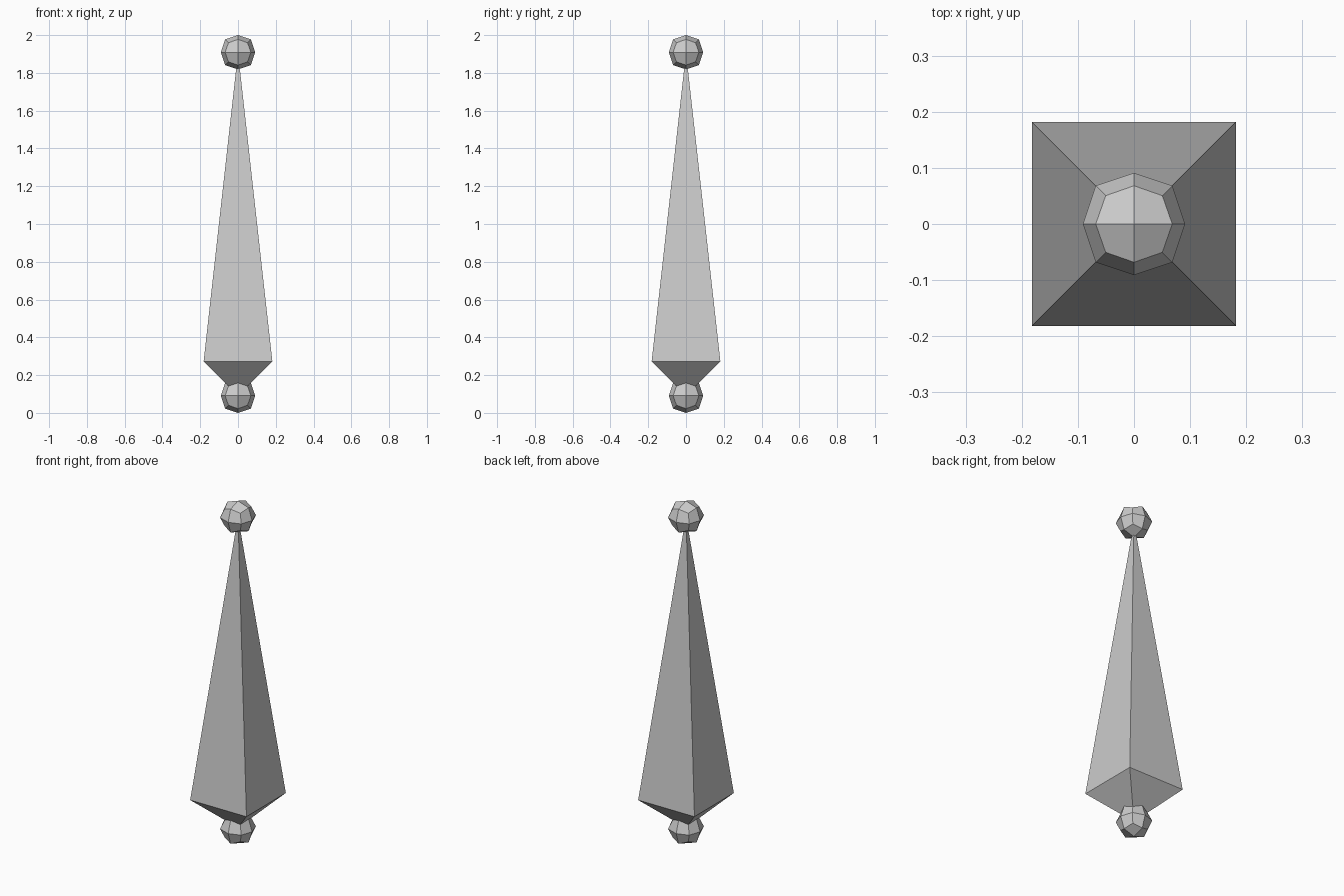
import bpy, bmesh

if "Cube" in bpy.data.objects:
    bpy.data.objects.remove(bpy.data.objects["Cube"])

R = 1 / 11            # joint half-size; total height = 22 R
HEAD, TIP = R, 2 - R  # joint centres
W = 2 * R             # half width of the widest square


def new_object(name, bm):
    bmesh.ops.recalc_face_normals(bm, faces=bm.faces)
    mesh = bpy.data.meshes.new(name)
    bm.to_mesh(mesh)
    bm.free()
    obj = bpy.data.objects.new(name, mesh)
    bpy.context.collection.objects.link(obj)
    return obj


# Joint balls: cubes subdivided once into 24 flat quads
for name, z in (("lower_joint", HEAD), ("upper_joint", TIP)):
    bm = bmesh.new()
    bmesh.ops.create_cube(bm, size=2 * R)
    ball = new_object(name, bm)
    ball.location.z = z
    sub = ball.modifiers.new("round", 'SUBSURF')
    sub.levels = sub.render_levels = 1
    sub.use_limit_surface = False

# Shaft: stretched octahedron with its widest square near the bottom
bm = bmesh.new()
low = bm.verts.new((0, 0, HEAD))
top = bm.verts.new((0, 0, TIP))
ring = [bm.verts.new((x * W, y * W, HEAD + W))
        for x, y in ((-1, -1), (1, -1), (1, 1), (-1, 1))]
for i in range(4):
    a, b = ring[i], ring[(i + 1) % 4]
    bm.faces.new((a, b, top))
    bm.faces.new((b, a, low))
new_object("bone_shaft", bm)
